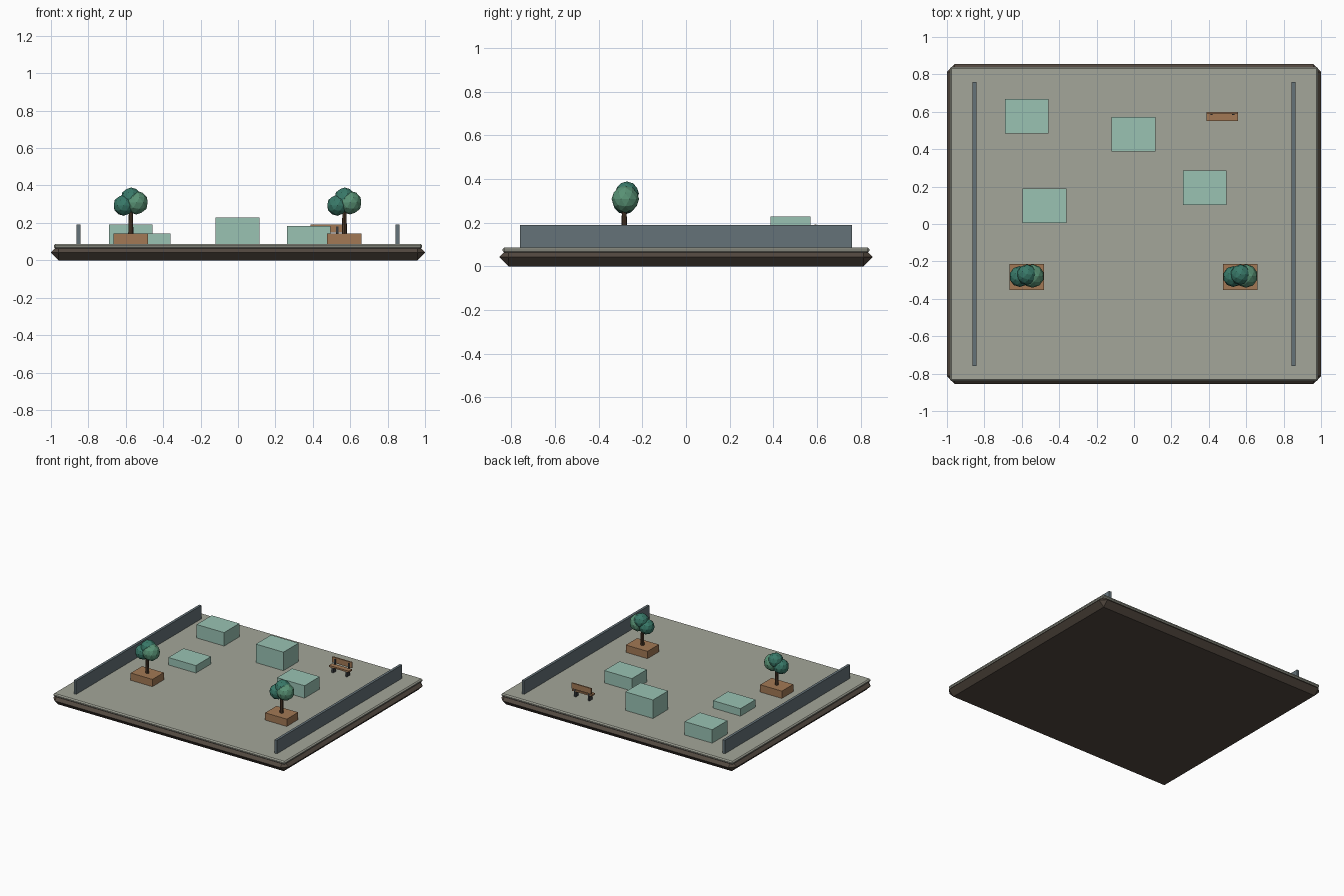
import bpy
from mathutils import Vector

if "Cube" in bpy.data.objects:
    bpy.data.objects.remove(bpy.data.objects["Cube"])


def mat(name, rgb):
    m = bpy.data.materials.new(name)
    m.diffuse_color = (*rgb, 1)
    m.use_nodes = True
    m.node_tree.nodes["Principled BSDF"].inputs["Base Color"].default_value = m.diffuse_color
    return m


SOIL = mat("dark_base", (0.085, 0.065, 0.05))
PAVING = mat("paving", (0.37, 0.38, 0.32))
METAL = mat("blue_grey", (0.13, 0.17, 0.19))
BLOCK = mat("pale_green", (0.32, 0.54, 0.45))
WOOD = mat("wood", (0.36, 0.19, 0.09))
BARK = mat("bark", (0.08, 0.045, 0.025))
DARK = mat("dark_metal", (0.04, 0.045, 0.05))
LEAF = mat("leaf_dark", (0.04, 0.19, 0.14))
LEAF_LIGHT = mat("leaf_light", (0.10, 0.29, 0.18))


def box(name, lo, hi, m, bevel=0, tilt=0):
    lo, hi = Vector(lo), Vector(hi)
    bpy.ops.mesh.primitive_cube_add(size=1, location=(lo + hi) / 2)
    o = bpy.context.object
    o.name = name
    o.scale = hi - lo
    bpy.ops.object.transform_apply(location=False, rotation=False, scale=True)
    o.rotation_euler.x = tilt
    o.data.materials.append(m)
    if bevel:
        b = o.modifiers.new("bevel", "BEVEL")
        b.width = bevel
        b.segments = 1
    return o


TOP = 0.087  # height of the paved surface

# Base plinth and paved top
box("base_plinth", (-1, -0.855, 0), (1, 0.855, 0.084), SOIL, 0.0415)
box("paved_floor", (-0.985, -0.84, 0.063), (0.985, 0.84, TOP), PAVING, 0.008)

# Low side walls
for side, s in (("left", -1), ("right", 1)):
    box(f"{side}_wall", (s * 0.853 - 0.01, -0.76, TOP - 0.002),
        (s * 0.853 + 0.01, 0.76, 0.19), METAL)

# Display blocks: centre x, centre y, top height
for i, (x, y, h) in enumerate([(-0.573, 0.575, 0.19), (-0.002, 0.479, 0.229),
                               (-0.479, 0.098, 0.144), (0.378, 0.193, 0.182)]):
    box(f"block_{i + 1}", (x - 0.117, y - 0.092, TOP - 0.002),
        (x + 0.117, y + 0.092, h), BLOCK)

# Trees in wooden planters
for side, cx in (("left", -0.573), ("right", 0.569)):
    cy = -0.283
    box(f"{side}_planter", (cx - 0.092, cy - 0.069, TOP - 0.002),
        (cx + 0.092, cy + 0.069, 0.143), WOOD)
    bpy.ops.mesh.primitive_cone_add(vertices=8, radius1=0.014, radius2=0.009,
                                    depth=0.18, location=(cx, cy, 0.23))
    trunk = bpy.context.object
    trunk.name = f"{side}_trunk"
    trunk.data.materials.append(BARK)
    for part, dx, dy, z, r, m in (("left", -0.038, 0.002, 0.294, 0.056, LEAF),
                                  ("right", 0.030, 0.005, 0.308, 0.063, LEAF_LIGHT),
                                  ("top", 0.001, 0.012, 0.334, 0.055, LEAF)):
        bpy.ops.mesh.primitive_ico_sphere_add(subdivisions=2, radius=r,
                                              location=(cx + dx, cy + dy, z))
        leaf = bpy.context.object
        leaf.name = f"{side}_tree_{part}_foliage"
        leaf.data.materials.append(m)

# Bench facing the front
bx = 0.472
box("bench_seat", (bx - 0.084, 0.55, 0.127), (bx + 0.084, 0.59, 0.139), WOOD)
box("bench_back", (bx - 0.084, 0.588, 0.148), (bx + 0.084, 0.598, 0.191), WOOD)
for side, s in (("left", -1), ("right", 1)):
    x = bx + s * 0.058
    box(f"bench_{side}_leg", (x - 0.007, 0.556, TOP - 0.002), (x + 0.007, 0.59, 0.128), DARK)
    box(f"bench_{side}_back_post", (x - 0.006, 0.584, 0.125), (x + 0.006, 0.591, 0.18), DARK)
